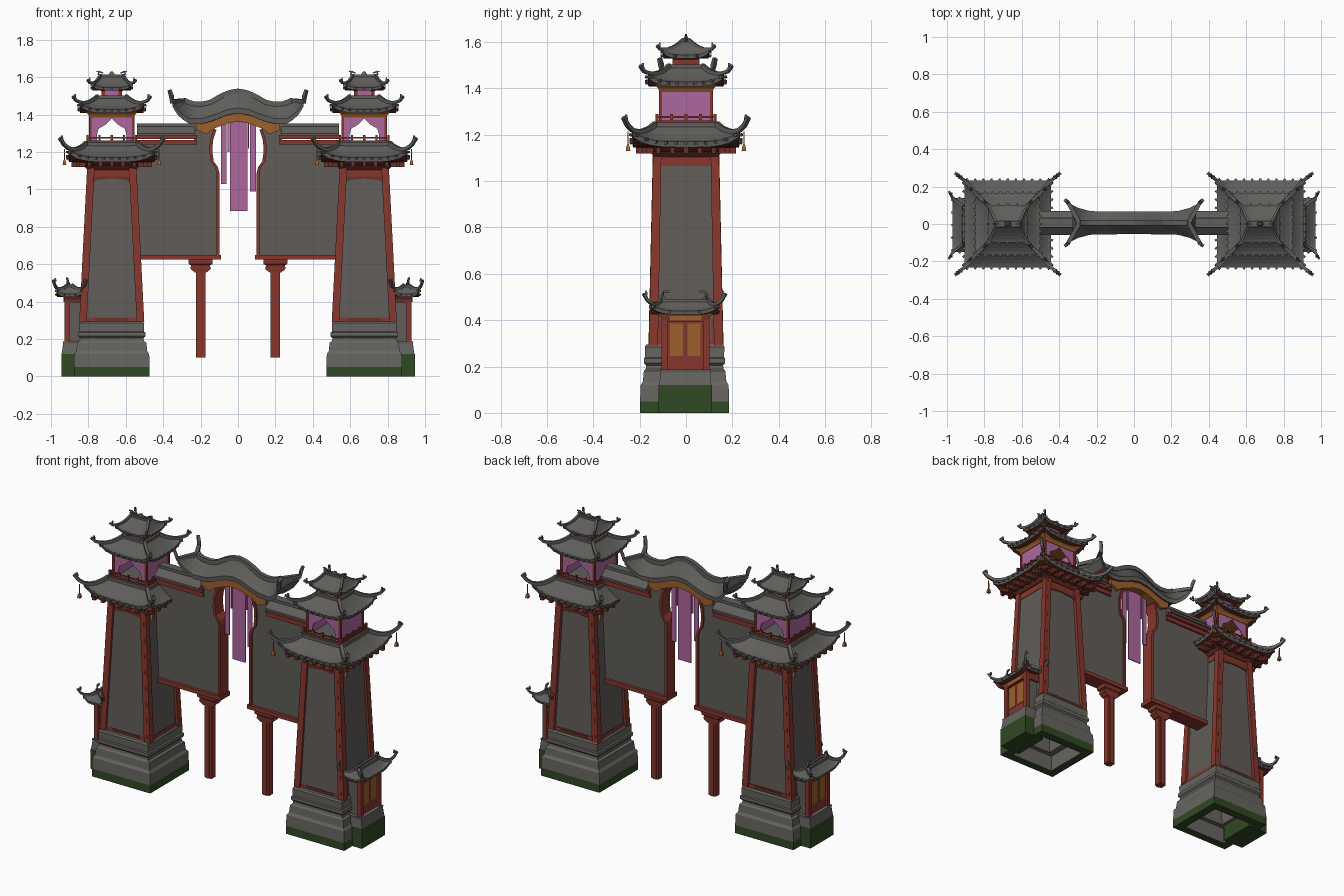
import bpy, bmesh, math
from mathutils import Vector

if "Cube" in bpy.data.objects:
    bpy.data.objects.remove(bpy.data.objects["Cube"])

def mat(name, r, g, b):
    m = bpy.data.materials.new(name)
    m.diffuse_color = (r, g, b, 1)
    m.use_nodes = True
    m.node_tree.nodes["Principled BSDF"].inputs["Base Color"].default_value = m.diffuse_color
    return m

TILE = mat("roof_grey", .115, .112, .105)
STONE = mat("stone_grey", .135, .13, .118)
WALL = mat("wall_grey", .118, .108, .098)
RED = mat("lacquer_red", .24, .038, .026)
DARK = mat("dark_red", .15, .03, .02)
PINK = mat("curtain_pink", .42, .135, .34)
GOLD = mat("carved_orange", .34, .115, .025)
MOSS = mat("moss_green", .03, .065, .017)

def finish(bm, name, mats, mirror=True, rule=None):
    bmesh.ops.remove_doubles(bm, verts=bm.verts, dist=1e-5)
    bmesh.ops.recalc_face_normals(bm, faces=bm.faces)
    if rule:
        for f in bm.faces:
            f.material_index = rule(f)
    me = bpy.data.meshes.new(name)
    bm.to_mesh(me)
    bm.free()
    for m in mats:
        me.materials.append(m)
    ob = bpy.data.objects.new(name, me)
    bpy.context.collection.objects.link(ob)
    if mirror:
        md = ob.modifiers.new("mirror", "MIRROR")
        md.use_mirror_merge = False
    return ob

def skin(bm, rings, caps=True):
    vs = [[bm.verts.new(p) for p in r] for r in rings]
    n = len(vs[0])
    for a, b in zip(vs, vs[1:]):
        for i in range(n):
            bm.faces.new((a[i], a[(i + 1) % n], b[(i + 1) % n], b[i]))
    if caps:
        bm.faces.new(vs[0])
        bm.faces.new(vs[-1])

def loft(bm, rings, cx=0, cy=0):
    """rectangular rings: z, half x, half y, optional centre"""
    out = []
    for r in rings:
        z, hx, hy = r[:3]
        x, y = r[3:] if len(r) > 3 else (cx, cy)
        out.append([(x + a * hx, y + b * hy, z) for a, b in ((-1, -1), (1, -1), (1, 1), (-1, 1))])
    skin(bm, out)

def box(bm, x0, x1, y0, y1, z0, z1):
    loft(bm, [(z, (x1 - x0) / 2, (y1 - y0) / 2) for z in (z0, z1)], (x0 + x1) / 2, (y0 + y1) / 2)

def prism(bm, pts, y0, y1):
    skin(bm, [[(x, y, z) for x, z in pts] for y in (y0, y1)])

def sweep(bm, pts, r, r1=None):
    pts = [Vector(p) for p in pts]
    rings, n = [], len(pts)
    for i, p in enumerate(pts):
        t = (pts[min(i + 1, n - 1)] - pts[max(i - 1, 0)]).normalized()
        s = t.cross(Vector((0, 0, 1)) if abs(t.z) < .97 else Vector((0, 1, 0))).normalized()
        u = s.cross(t)
        k = r + ((r if r1 is None else r1) - r) * i / (n - 1)
        rings.append([p + (s * a + u * b) * k for a, b in ((-1, -1), (1, -1), (1, 1), (-1, 1))])
    skin(bm, rings)

def roof(name, cx, e, t, z0, z1, lift, tip, thick, r, knobs, cy=0):
    """curved hip roof with lifted corners, hip ridges, eave tiles"""
    n, m = 12, 5
    def pt(side, u, v, dz=0, up=1):
        hx, hy = e[0] + (t[0] - e[0]) * v, e[1] + (t[1] - e[1]) * v
        z = z0 + (z1 - z0) * max(v, 0) ** 1.5 * up + lift * abs(u) ** 4 * (1 - v) ** 1.5 + dz
        x, y = ((u * hx, -hy), (hx, u * hy), (-u * hx, hy), (-hx, -u * hy))[side]
        return Vector((cx + x, cy + y, z))
    us = [-1 + 2 * i / n for i in range(n)]
    rings = [[pt(s, u, .7, -thick, 0) for s in range(4) for u in us],
             [pt(s, u, .03, -thick, 0) for s in range(4) for u in us]]
    rings += [[pt(s, u, j / m) for s in range(4) for u in us] for j in range(m + 1)]
    bm = bmesh.new()
    skin(bm, rings)
    finish(bm, name, [TILE, DARK],
           rule=lambda f: 1 if f.normal.z < -.5 and f.calc_center_median().z < z0 + lift else 0)
    bm = bmesh.new()
    for s, (sx, sy) in enumerate(((1, -1), (1, 1), (-1, 1), (-1, -1))):
        path = [pt(s, 1, v / 4, r * .5) for v in (4, 3, 2, 1, 0)]
        c = path[-1]
        end = Vector((cx + sx * tip[0], cy + sy * tip[1], tip[2]))
        path += [c.lerp(end, .5) - Vector((0, 0, .008)), end]
        sweep(bm, path, r, r * .75)
        # curl at the hip tip
        sweep(bm, [end - Vector((sx * .01, sy * .01, .006)), end + Vector((-sx * .012, -sy * .012, .012))], r * .9, r * .4)
        for i in range(knobs):
            u = -.92 + 1.84 * i / (knobs - 1)
            sweep(bm, [pt(s, u, .06, -.004), pt(s, u, -.09, -.006)], .006)
    # ridge round the top edge
    a, b = t
    for p, q in (((-a, -b), (a, -b)), ((a, b), (-a, b)), ((a, -b), (a, b)), ((-a, b), (-a, -b))):
        sweep(bm, [(cx + p[0], cy + p[1], z1), (cx + q[0], cy + q[1], z1)], r * .9)
    finish(bm, name + "_ridges", [TILE])

CX = .675
# ---- tower base, hollow underneath
bm = bmesh.new()
loft(bm, [(.22, .1, .1), (.1, .11, .11), (.1, .15, .14), (0, .15, .14), (0, .203, .192), (.05, .203, .192),
          (.12, .2, .19), (.135, .19, .18), (.18, .185, .176), (.19, .172, .168), (.205, .17, .166),
          (.215, .18, .175), (.235, .18, .175), (.24, .172, .17), (.285, .172, .172), (.295, .165, .165)], CX, -.006)
finish(bm, "tower_base", [STONE, MOSS], rule=lambda f: int(f.calc_center_median().z < .045))
bm = bmesh.new()
loft(bm, [(0, .07, .115), (.12, .07, .115), (.12, .068, .112), (.175, .06, .108), (.188, .063, .11)], .875, -.003)
finish(bm, "shrine_base", [STONE, MOSS], rule=lambda f: int(f.calc_center_median().z < .11))

# ---- tapered tower body
bm = bmesh.new()
loft(bm, [(.28, .158, .146), (1.13, .118, .126)], CX, -.003)
finish(bm, "tower_wall", [WALL])
bm = bmesh.new()
for a in (-1, 1):
    for b in (-1, 1):
        loft(bm, [(.29, .02, .02, CX + a * .154, b * .141), (1.13, .017, .018, CX + a * .114, b * .124)])
        loft(bm, [(.29, .012, .026, CX + a * .146, b * .136), (1.13, .012, .024, CX + a * .103, b * .119)])
loft(bm, [(1.065, .124, .131), (1.13, .122, .131)], CX)
loft(bm, [(.29, .162, .15), (.315, .16, .149)], CX)
finish(bm, "tower_posts", [RED])
bm = bmesh.new()
for b in (-1, 1):
    y = b * .131
    prism(bm, [(CX - .11, 1.07), (CX - .11, 1.02), (CX - .085, 1.05), (CX, 1.058), (CX + .085, 1.05),
               (CX + .11, 1.02), (CX + .11, 1.07)], y - .003, y + .003)
    box(bm, CX - .09, CX + .09, b * .151 - .003, b * .151 + .003, .297, .312)
finish(bm, "tower_trim", [DARK])
# eave brackets
bm = bmesh.new()
loft(bm, [(1.105, .13, .135), (1.125, .15, .155), (1.125, .16, .165), (1.15, .2, .2)], CX)
for i in range(7):
    o = -.18 + .06 * i
    for b in (-1, 1):
        box(bm, CX + o - .01, CX + o + .01, min(b * .14, b * .215), max(b * .14, b * .215), 1.12, 1.146)
        box(bm, *sorted((CX + b * .14, CX + b * .215)), o - .01, o + .01, 1.12, 1.146)
finish(bm, "eave_brackets", [DARK])

roof("main_roof", CX, (.232, .232), (.135, .13), 1.17, 1.243, .045, (.278, .27, 1.275), .024, .011, 11)
roof("upper_roof", CX, (.172, .165), (.075, .07), 1.428, 1.495, .035, (.208, .198, 1.498), .02, .009, 9)
roof("top_roof", CX, (.105, .1), (.06, .01), 1.545, 1.608, .022, (.13, .125, 1.585), .016, .007, 5)
roof("shrine_roof", .9, (.07, .145), (.012, .1), .44, .485, .03, (.088, .177, .515), .016, .008, 5, -.006)

# bells under the main roof tips
bm = bmesh.new()
for a in (-1, 1):
    for b in (-1, 1):
        loft(bm, [(1.13, .01, .01), (1.15, .007, .007), (1.16, .003, .003), (1.215, .002, .002)],
             CX + a * .253, b * .25)
finish(bm, "bells", [GOLD])

# balcony railing
bm = bmesh.new()
for b in (-1, 1):
    for z in (1.258, 1.277):
        sweep(bm, [(CX - .13, b * .125, z), (CX + .13, b * .125, z)], .004)
        sweep(bm, [(CX + b * .13, -.125, z), (CX + b * .13, .125, z)], .004)
    for i in range(5):
        o = -1 + i / 2
        loft(bm, [(1.24, .006, .006), (1.29, .006, .006)], CX + o * .13, b * .125)
        loft(bm, [(1.24, .006, .006), (1.29, .006, .006)], CX + b * .13, o * .125)
finish(bm, "balcony_rail", [RED])

# belvedere: pink side screens, arched curtains front and back
bm = bmesh.new()
arch = [(-.075, 1.24), (-.08, 1.29), (-.07, 1.325), (-.035, 1.345), (0, 1.378)]
arch += [(-x, z) for x, z in arch[-2::-1]]
outline = [(-.112, 1.24)] + arch + [(.112, 1.24), (.112, 1.4), (-.112, 1.4)]
for b in (-1, 1):
    prism(bm, [(CX + x, z) for x, z in outline], b * .108 - .003, b * .108 + .003)
    box(bm, CX + b * .112 - .003, CX + b * .112 + .003, -.108, .108, 1.24, 1.39)
    box(bm, CX - .035, CX + .035, b * .056 - .002, b * .056 + .002, 1.5, 1.53)
finish(bm, "curtains", [PINK])
bm = bmesh.new()
for a in (-1, 1):
    for b in (-1, 1):
        loft(bm, [(1.24, .007, .007), (1.41, .007, .007)], CX + a * .114, b * .11)
loft(bm, [(1.48, .055, .053), (1.525, .055, .053), (1.54, .08, .075)], CX)
finish(bm, "belvedere_posts", [RED])
bm = bmesh.new()
loft(bm, [(1.385, .118, .114), (1.4, .125, .12), (1.42, .145, .14)], CX)
finish(bm, "belvedere_lintel", [GOLD])

# ridge beasts on top roof and shrine roof
bm = bmesh.new()
for s in (-1, 1):
    x = CX + s * .06
    sweep(bm, [(x, 0, 1.605), (x + s * .012, 0, 1.618), (x + s * .008, 0, 1.632), (x + s * .022, 0, 1.63)], .006, .003)
    sweep(bm, [(x + s * .008, 0, 1.63), (x - s * .014, 0, 1.622)], .005, .003)
    y = s * .085 - .006
    sweep(bm, [(.905, y, .485), (.91, y + s * .012, .505), (.912, y + s * .005, .522), (.915, y - s * .02, .524)], .008, .004)
loft(bm, [(1.608, .02, .012), (1.63, .006, .005)], CX)
finish(bm, "ridge_beasts", [TILE])

# ---- side shrine
bm = bmesh.new()
box(bm, .8, .91, -.088, .084, .186, .43)
finish(bm, "shrine_wall", [WALL])
bm = bmesh.new()
box(bm, .905, .915, -.09, .086, .186, .43)
for y in (-.092, .088):
    box(bm, .9, .928, y - .013, y + .013, .186, .43)
loft(bm, [(.395, .05, .1), (.41, .055, .105), (.43, .06, .12)], .875, -.003)
finish(bm, "shrine_posts", [RED])
bm = bmesh.new()
for y0 in (-.068, .006):
    box(bm, .912, .919, y0, y0 + .056, .245, .385)
box(bm, .92, .932, -.07, .066, .398, .418)
finish(bm, "shrine_doors", [GOLD])

# ---- hanging gate wall with keyhole opening
edge = [(.1, .645), (.1, 1.09), (.108, 1.12), (.13, 1.15), (.137, 1.2), (.134, 1.26), (.115, 1.32)]
Y = .006
bm = bmesh.new()
prism(bm, [(x + .008, z) for x, z in edge] + [(.14, 1.37), (.235, 1.37), (.235, 1.26), (.545, 1.26), (.56, .645)], Y - .03, Y + .03)
finish(bm, "gate_wall", [WALL])
bm = bmesh.new()
prism(bm, edge + [(x + .016, z) for x, z in edge[::-1]], Y - .04, Y + .04)
box(bm, .092, .53, Y - .048, Y + .048, .625, .65)
box(bm, .22, .545, Y - .042, Y + .042, 1.24, 1.265)
box(bm, .22, .545, Y - .052, Y + .052, 1.27, 1.29)
finish(bm, "gate_frame", [RED])
bm = bmesh.new()
loft(bm, [(1.287, .155, .064), (1.3, .155, .064), (1.335, .155, .025), (1.352, .155, .025)], .385, Y)
finish(bm, "wall_cap", [TILE])
# hanging posts
bm = bmesh.new()
loft(bm, [(.1, .025, .019), (.6, .025, .019)], .2, Y)
loft(bm, [(.1, .012, .025), (.6, .012, .025)], .2, Y)
loft(bm, [(.555, .03, .025), (.575, .055, .028), (.595, .05, .03), (.6, .063, .035), (.627, .065, .038)], .2, Y)
finish(bm, "hanging_post", [RED])

# ---- arched centre roof
def lerp(tab, u):
    for (a, p), (b, q) in zip(tab, tab[1:]):
        if u <= b + 1e-9:
            return p + (q - p) * (u - a) / (b - a)
EAVE = [(0, 1.435), (.15, 1.428), (.35, 1.4), (.55, 1.378), (.75, 1.38), (.9, 1.415), (1, 1.47)]
RIDGE = [(0, 1.522), (.15, 1.515), (.3, 1.497), (.5, 1.463), (.65, 1.452), (.85, 1.455), (1, 1.475)]
HALF = [(0, .06), (.65, .062), (.85, .08), (1, .108)]
def section(u):
    e, r, h = (lerp(t, abs(u)) for t in (EAVE, RIDGE, HALF))
    half = [(.4, -.028), (.03, -.028), (0, 0), (.35, .3), (.7, .65)]
    f = lambda v, k, s: (u * (.352 - .06 * v), Y + s * h * (1 - v), e + k if k < 0 else e + (r - e) * k)
    return [f(v, k, -1) for v, k in half] + [f(1, 1, 1)] + [f(v, k, 1) for v, k in half[::-1]]
us = [-1 + i / 12 for i in range(25)]
bm = bmesh.new()
skin(bm, [section(u) for u in us])
finish(bm, "gate_roof", [TILE, DARK], False, rule=lambda f: int(f.normal.z < -.6))
bm = bmesh.new()
sweep(bm, [Vector(section(u)[5]) + Vector((0, 0, .004)) for u in us], .013)
for s in (-1, 1):
    sec = section(s)
    for i, b in ((2, -1), (8, 1)):
        c = Vector(sec[i])
        sweep(bm, [sec[5], c, c + Vector((s * .004, b * .005, .03)), c + Vector((s * .014, b * .012, .06))], .012, .008)
finish(bm, "gate_ridges", [TILE], False)

# carved lintel and backing below the arched roof
bm = bmesh.new()
top = [(-.225, 1.35), (-.15, 1.365), (-.08, 1.39), (0, 1.405)]
low = [(-.225, 1.32), (-.17, 1.295), (-.13, 1.325), (-.09, 1.34), (-.05, 1.355), (0, 1.362)]
loop = lambda t: t + [(-x, z) for x, z in t[-2::-1]]
prism(bm, loop(top) + loop(low)[::-1], Y - .05, Y + .05)
finish(bm, "carved_lintel", [GOLD], False)
bm = bmesh.new()
prism(bm, loop([(x, z + .035) for x, z in top]) + loop([(x * .98, z + .002) for x, z in low])[::-1], Y - .044, Y + .044)
finish(bm, "lintel_backing", [DARK], False)

# hanging banners
bm = bmesh.new()
for x0, x1, z0 in ((-.042, .05, .885), (-.092, -.062, 1.03), (.065, .096, .99), (-.055, -.046, 1.2), (.053, .06, 1.22)):
    box(bm, x0, x1, Y - .003, Y + .003, z0, 1.37)
finish(bm, "banners", [PINK], False)
